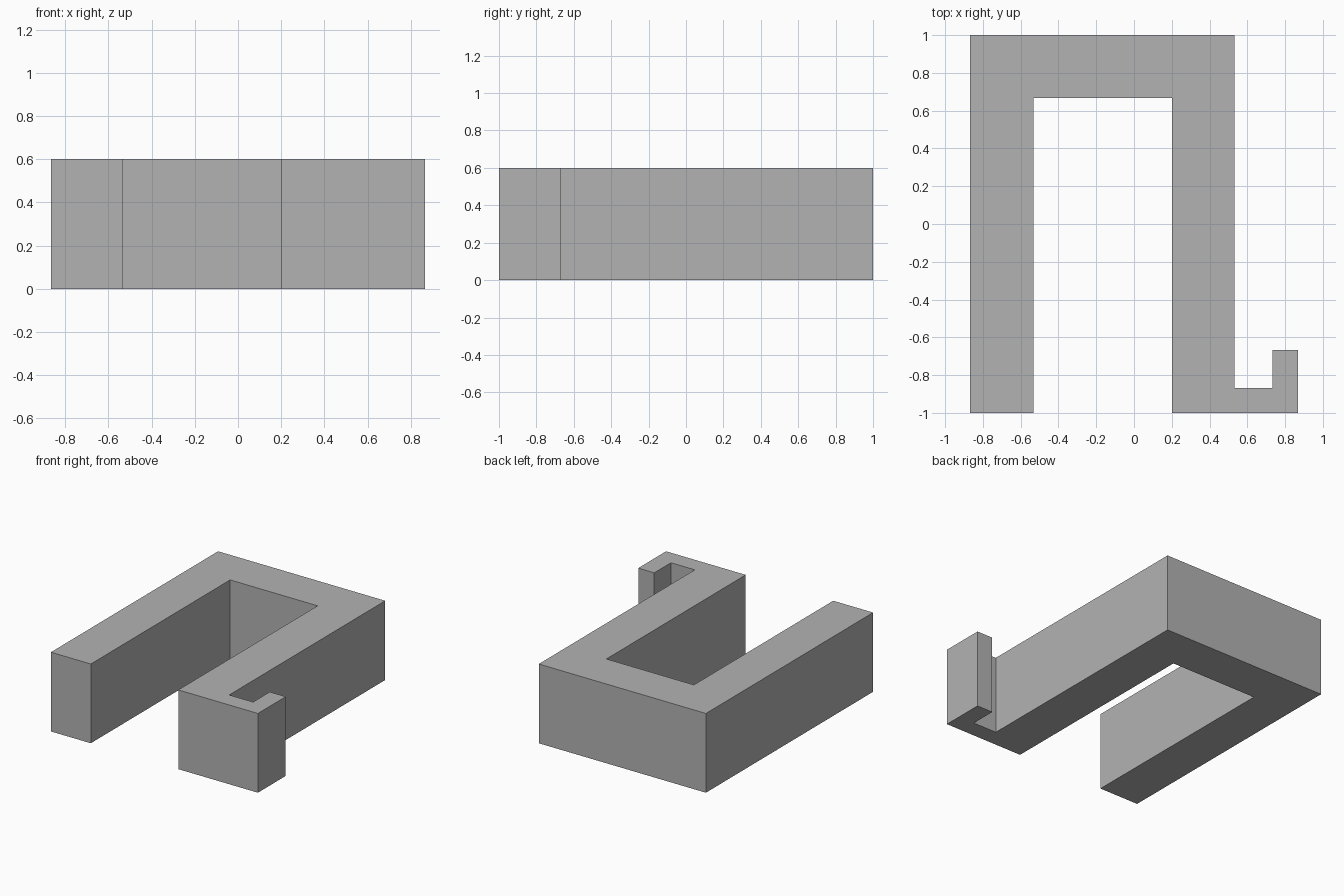
import bpy
import bmesh

cube = bpy.data.objects.get("Cube")
if cube:
    bpy.data.objects.remove(cube, do_unlink=True)

HEIGHT = 0.6

# Plain grey material
grey = bpy.data.materials.new("plain grey")
grey.use_nodes = True
colour = (0.45, 0.45, 0.45, 1)
grey.diffuse_color = colour
grey.node_tree.nodes["Principled BSDF"].inputs["Base Color"].default_value = colour

# Plan outline: a U-shaped clip with a small hooked lip at the front left
outline = [
    (-0.867, -1), (-0.533, -1), (-0.533, 0.667), (0.2, 0.667),
    (0.2, -1), (0.867, -1), (0.867, -0.667), (0.733, -0.667),
    (0.733, -0.867), (0.533, -0.867), (0.533, 1), (-0.867, 1),
]

# Extrude the outline upwards into one solid
bm = bmesh.new()
base = bm.faces.new([bm.verts.new((x, y, 0)) for x, y in outline])
result = bmesh.ops.extrude_face_region(bm, geom=[base], use_keep_orig=True)
top_verts = [v for v in result["geom"] if isinstance(v, bmesh.types.BMVert)]
bmesh.ops.translate(bm, vec=(0, 0, HEIGHT), verts=top_verts)
bmesh.ops.recalc_face_normals(bm, faces=bm.faces)

mesh = bpy.data.meshes.new("hooked_clip")
bm.to_mesh(mesh)
bm.free()
mesh.materials.append(grey)
clip = bpy.data.objects.new("hooked_clip", mesh)
bpy.context.collection.objects.link(clip)
